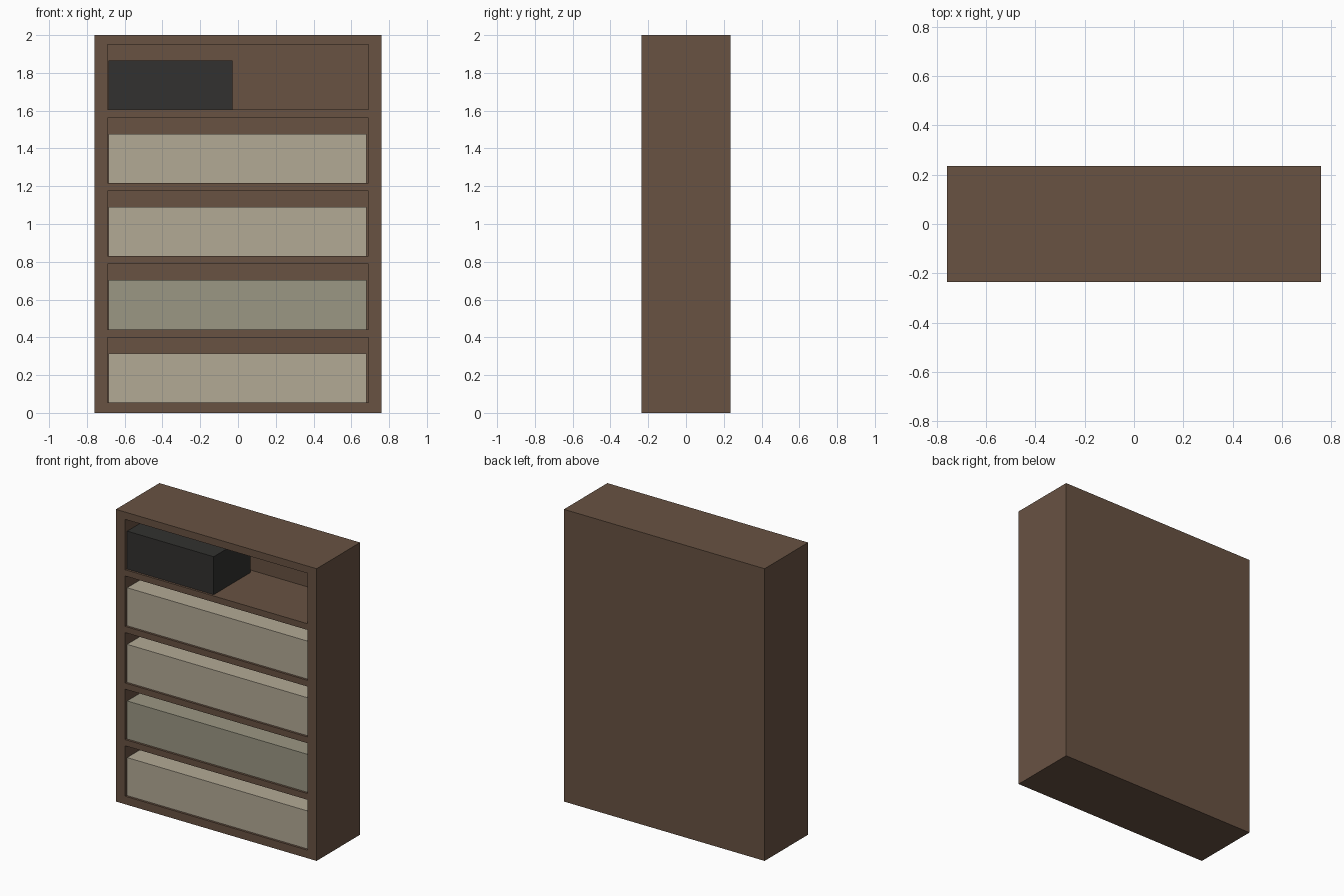
import bpy

if "Cube" in bpy.data.objects:
    bpy.data.objects.remove(bpy.data.objects["Cube"])

W, D, H = 1.52, 0.47, 2.0
FRONT = -D / 2
PITCH, BAY_H, FLOOR = 0.3875, 0.345, 0.055
BAY_X, BACK_Y = 0.69, 0.208


def material(name, rgb):
    m = bpy.data.materials.new(name)
    m.diffuse_color = (*rgb, 1)
    m.use_nodes = True
    m.node_tree.nodes["Principled BSDF"].inputs["Base Color"].default_value = m.diffuse_color
    return m


def box(name, x, y, z, mat=None):
    """Box from (min, max) pairs on each axis."""
    bpy.ops.mesh.primitive_cube_add(size=1, location=[(a + b) / 2 for a, b in (x, y, z)])
    o = bpy.context.object
    o.name = o.data.name = name
    o.scale = [b - a for a, b in (x, y, z)]
    bpy.ops.object.transform_apply(location=False, rotation=False, scale=True)
    if mat:
        o.data.materials.append(mat)
    return o


wood = material("brown_wood", (0.14, 0.085, 0.055))
cream = material("cream_paper", (0.45, 0.40, 0.30))
grey = material("grey_paper", (0.33, 0.31, 0.23))
black = material("black_box", (0.032, 0.031, 0.029))

# Carcass: one solid block with five bays cut into the front
carcass = box("bookcase_carcass", (-W / 2, W / 2), (FRONT, D / 2), (0, H), wood)
for i in range(5):
    z = FLOOR + i * PITCH
    cutter = box(f"bay_cutter_{i + 1}", (-BAY_X, BAY_X), (FRONT - 0.1, BACK_Y), (z, z + BAY_H), wood)
    cut = carcass.modifiers.new(f"bay_{i + 1}", 'BOOLEAN')
    cut.operation, cut.solver, cut.object = 'DIFFERENCE', 'EXACT', cutter
    bpy.context.view_layer.objects.active = carcass
    bpy.ops.object.modifier_apply(modifier=cut.name)
    bpy.data.objects.remove(cutter)

# Contents: four full-width rows and a half-width dark box on top
rows = [("row", cream, 0.68), ("row", grey, 0.68), ("row", cream, 0.68),
        ("row", cream, 0.68), ("dark_box", black, -0.03)]
for i, (kind, mat, right) in enumerate(rows):
    z = FLOOR + i * PITCH
    box(f"{kind}_shelf_{i + 1}", (-0.685, right), (FRONT + 0.015, 0.18), (z, z + 0.26), mat)
